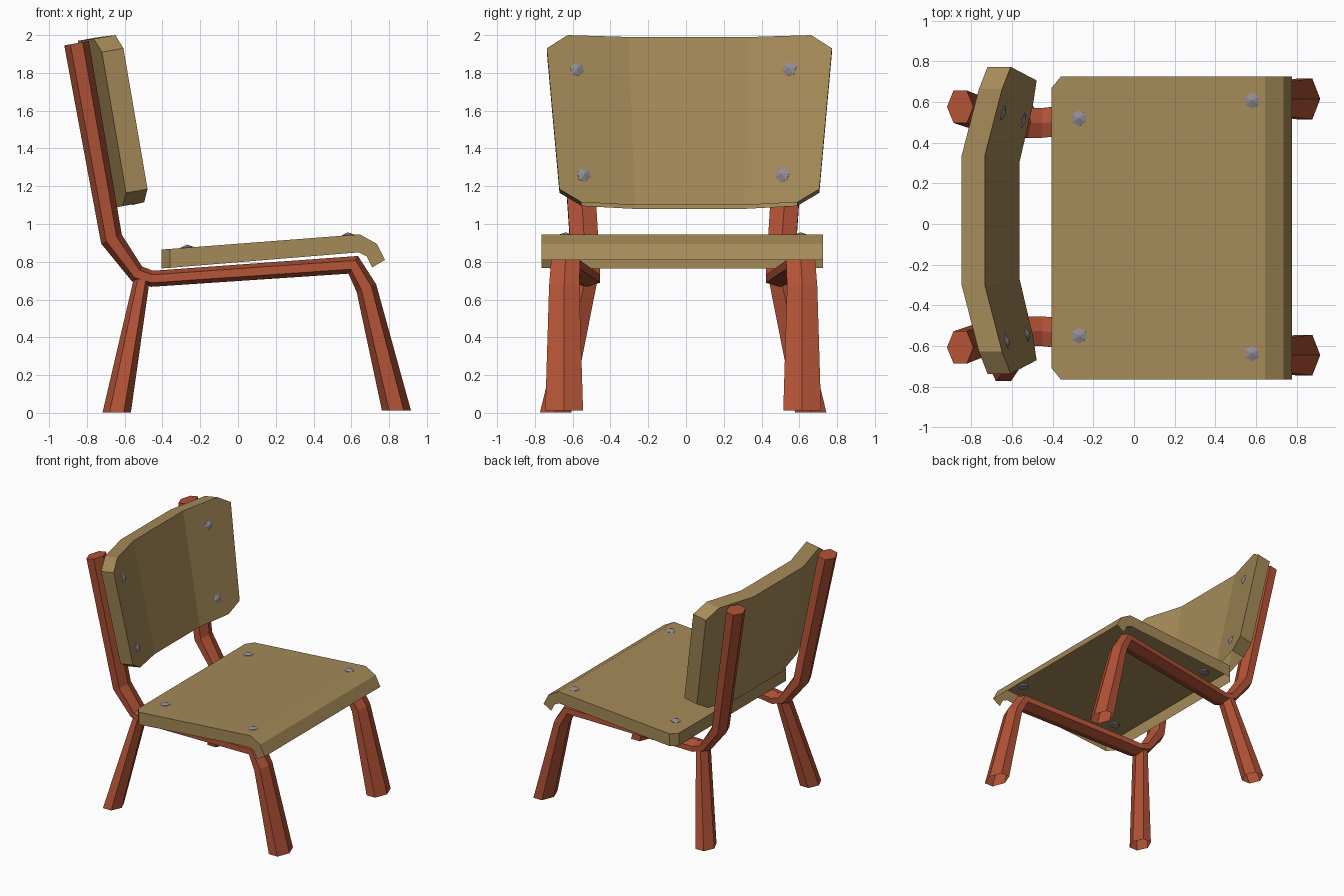
import bpy, bmesh
from mathutils import Vector, Matrix

if "Cube" in bpy.data.objects:
    bpy.data.objects.remove(bpy.data.objects["Cube"])


def material(name, col):
    m = bpy.data.materials.new(name)
    m.diffuse_color = (*col, 1)
    m.use_nodes = True
    m.node_tree.nodes["Principled BSDF"].inputs["Base Color"].default_value = m.diffuse_color
    return m


WOOD = material("tan wood", (0.376, 0.254, 0.098))
RED = material("rust red metal", (0.445, 0.085, 0.037))
GREY = material("grey bolt", (0.29, 0.265, 0.29))


def finish(name, bm, mat, y=0.0, mirror=False, open_below=None):
    bmesh.ops.recalc_face_normals(bm, faces=bm.faces)
    if open_below is not None:  # leave out faces that point down
        bm.normal_update()
        gone = [f for f in bm.faces if f.normal.z < open_below]
        bmesh.ops.delete(bm, geom=gone, context='FACES')
    me = bpy.data.meshes.new(name)
    bm.to_mesh(me)
    bm.free()
    me.materials.append(mat)
    ob = bpy.data.objects.new(name, me)
    ob.location.y = y
    bpy.context.collection.objects.link(ob)
    if mirror:
        mod = ob.modifiers.new("mirror", 'MIRROR')
        mod.use_axis = (False, True, False)
        mod.use_mirror_merge = False
    return ob


def loft(name, rings, mat, y=0.0, mirror=False, open_below=None):
    bm = bmesh.new()
    vs = [[bm.verts.new(p) for p in r] for r in rings]
    n = len(vs[0])
    for a, b in zip(vs, vs[1:]):
        for i in range(n):
            j = (i + 1) % n
            bm.faces.new((a[i], a[j], b[j], b[i]))
    bm.faces.new(vs[0])
    bm.faces.new(vs[-1][::-1])
    return finish(name, bm, mat, y, mirror, open_below)


def tube(name, path, foot):
    """Hexagonal bar; path items are (x, y, z, half thickness, half width).
    The end at index `foot` is cut level with the floor and left open."""
    pts = [Vector((p[0], 0, p[2])) for p in path]
    last = len(pts) - 1
    rings = []
    for i, (x, y, z, t, w) in enumerate(path):
        d0 = (pts[i] - pts[max(i - 1, 0)]).normalized()
        d1 = (pts[min(i + 1, last)] - pts[i]).normalized()
        d = (d0 + d1).normalized()
        n = Vector((d.z, 0, -d.x))
        t /= max(d.dot(d1 if i < last else d0), 0.5)
        if i == foot:
            n = Vector((1, 0, 0)) * (1 if n.x > 0 else -1)
        c = Vector((x, y, z))
        rings.append([c + n * t * a + Vector((0, w * b, 0)) for a, b in
                      ((1, 0), (.5, 1), (-.5, 1), (-1, 0), (-.5, -1), (.5, -1))])
    return loft(name, rings, RED, -0.015, True, -0.99)


# side frames: front leg, seat rail and back post in one bent bar
tube("side_frame", [
    (0.839, 0.63, 0.012, 0.077, 0.10),
    (0.68, 0.63, 0.66, 0.055, 0.08),
    (0.61, 0.622, 0.784, 0.045, 0.077),
    (-0.455, 0.512, 0.71, 0.042, 0.073),
    (-0.535, 0.512, 0.736, 0.045, 0.073),
    (-0.67, 0.525, 0.92, 0.058, 0.075),
    (-0.855, 0.592, 1.957, 0.066, 0.08)], 0)

# rear legs
tube("rear_leg", [
    (-0.642, 0.675, 0.003, 0.075, 0.083),
    (-0.51, 0.52, 0.705, 0.042, 0.066)], 0)

# seat shell, open below, with clipped rear corners and a rolled front lip
loft("seat", [[(xt, w, zt), (xt, -w, zt), (xb, -w, zb), (xb, w, zb)]
              for xt, zt, xb, zb, w in (
    (-0.405, 0.865, -0.405, 0.765, 0.69),
    (-0.36, 0.868, -0.36, 0.768, 0.745),
    (0.645, 0.945, 0.64, 0.85, 0.745),
    (0.735, 0.895, 0.68, 0.83, 0.745),
    (0.778, 0.81, 0.71, 0.77, 0.745))], WOOD, -0.02, open_below=-0.3)

# backrest, folded into a centre panel and two wings
REST_Y = 0.018


def rest_point(y, z):
    x = -0.738 - 0.195 * (z - 2.0) + 0.265 * max(abs(y) - 0.31, 0)
    return Vector((x, y, z))


half = [(0.755, 1.93, 0.688, 1.185), (0.645, 2.0, 0.57, 1.115), (0.32, 1.99, 0.29, 1.1)]
back = Vector((-0.114, 0, -0.02))
rings = []
for s, cols in ((-1, half), (1, half[::-1])):
    for yt, zt, yb, zb in cols:
        a, b = rest_point(s * yt, zt), rest_point(s * yb, zb)
        rings.append([a, b, b + back, a + back])
loft("backrest", rings, WOOD, REST_Y, open_below=-0.9)


def bolt(name, pos, normal, depth):
    """Low six-sided domed bolt head."""
    bm = bmesh.new()
    for r1, r2, z0, z1 in ((0.039, 0.039, -depth, 0.002), (0.039, 0.0, 0.002, 0.016)):
        bmesh.ops.create_cone(bm, cap_ends=True, segments=6, radius1=r1, radius2=r2,
                              depth=z1 - z0, matrix=Matrix.Translation((0, 0, (z0 + z1) / 2)))
    rot = Vector((0, 0, 1)).rotation_difference(Vector(normal)).to_matrix().to_4x4()
    bm.transform(Matrix.Translation(pos) @ rot)
    finish(name, bm, GREY)


# bolts through the seat and in the backrest wings
for s in (-1, 1):
    for x, y in ((-0.27, 0.535), (0.582, 0.622)):
        bolt("seat_bolt", (x, s * y - 0.015, 0.865 + 0.0762 * (x + 0.405)),
             (-0.076, 0, 1), 0.012)
    for y, z in ((0.562, 1.82), (0.525, 1.26)):
        p = rest_point(s * y - 0.015 - REST_Y, z)
        p.y += REST_Y
        bolt("backrest_bolt", p, (1, -0.265 * s, 0.195), 0.012)
